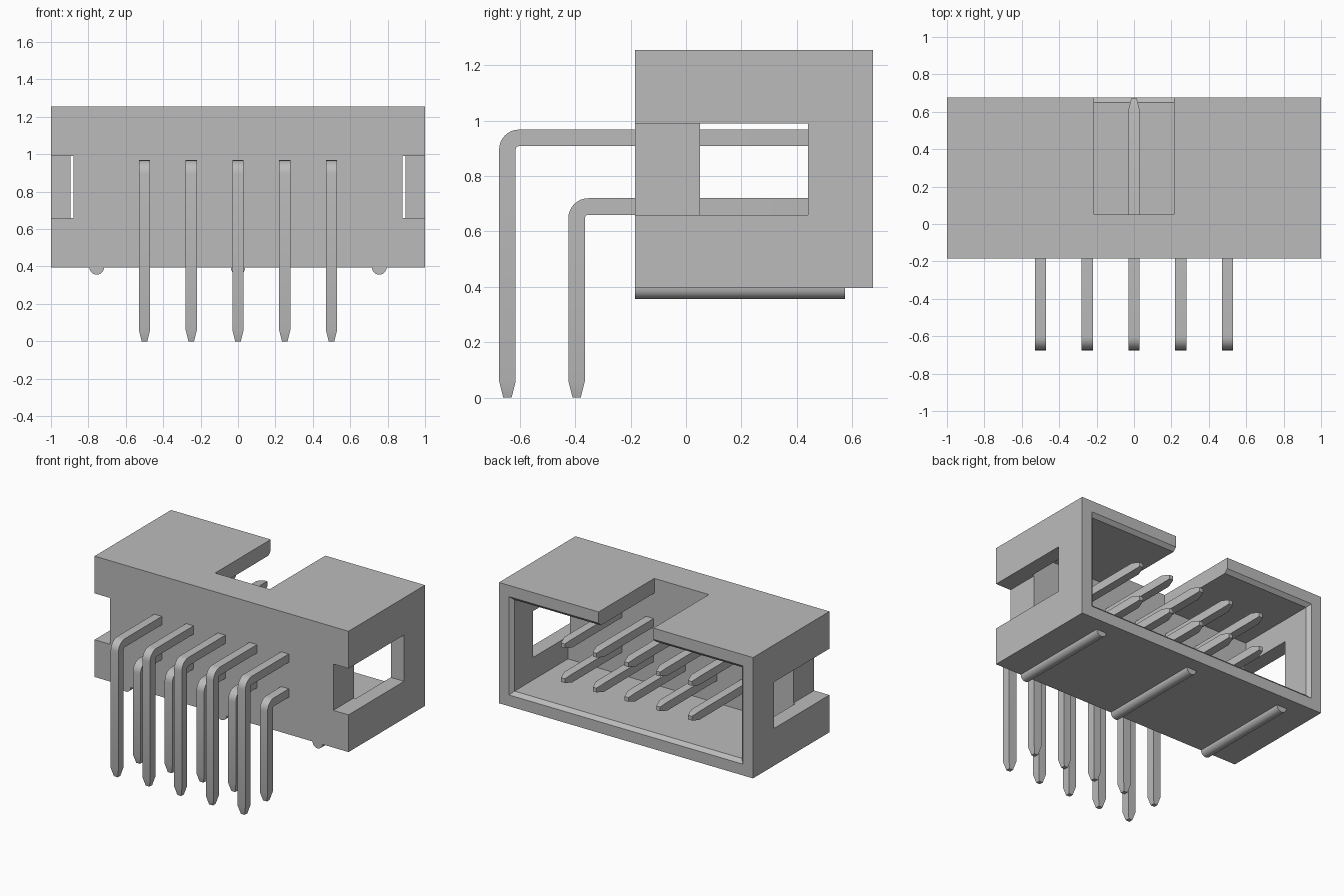
import bpy, bmesh, math
from mathutils import Vector

cube = bpy.data.objects.get("Cube")
if cube:
    bpy.data.objects.remove(cube, do_unlink=True)

grey = bpy.data.materials.new("light_grey")
grey.use_nodes = True
grey.diffuse_color = (0.5, 0.5, 0.5, 1)
grey.node_tree.nodes["Principled BSDF"].inputs["Base Color"].default_value = (0.5, 0.5, 0.5, 1)

FRONT, BACK, BOTTOM, TOP = -0.185, 0.675, 0.395, 1.255
FLOOR = 0.05            # depth at which the socket ends
RIM, WALL = 0.08, 0.105  # wall thickness at the mouth and inside


def loft(name, rings):
    """Skin equal-sized closed rings of points and cap both ends."""
    bm = bmesh.new()
    loops = [[bm.verts.new(p) for p in ring] for ring in rings]
    n = len(loops[0])
    for a, b in zip(loops, loops[1:]):
        for i in range(n):
            j = (i + 1) % n
            bm.faces.new((a[i], a[j], b[j], b[i]))
    bm.faces.new(loops[0][::-1])
    bm.faces.new(loops[-1])
    bmesh.ops.recalc_face_normals(bm, faces=bm.faces)
    mesh = bpy.data.meshes.new(name)
    bm.to_mesh(mesh)
    bm.free()
    mesh.materials.append(grey)
    obj = bpy.data.objects.new(name, mesh)
    bpy.context.collection.objects.link(obj)
    return obj


def rect(x0, x1, z0, z1, y):
    return [(x0, y, z0), (x1, y, z0), (x1, y, z1), (x0, y, z1)]


def box(name, x0, x1, y0, y1, z0, z1):
    return loft(name, [rect(x0, x1, z0, z1, y0), rect(x0, x1, z0, z1, y1)])


def inset(wall, y):
    return rect(wall - 1, 1 - wall, BOTTOM + wall, TOP - wall, y)


def select_only(obj):
    bpy.ops.object.select_all(action='DESELECT')
    obj.select_set(True)
    bpy.context.view_layer.objects.active = obj


def cut(obj, cutter):
    mod = obj.modifiers.new("cut", 'BOOLEAN')
    mod.operation = 'DIFFERENCE'
    mod.solver = 'EXACT'
    mod.object = cutter
    select_only(obj)
    bpy.ops.object.modifier_apply(modifier=mod.name)
    bpy.data.objects.remove(cutter, do_unlink=True)


# Shroud: block with a chamfered socket, a key notch and side windows
shroud = box("shroud", -1, 1, FRONT, BACK, BOTTOM, TOP)
chamfer = WALL - RIM
cut(shroud, loft("socket_cutter", [
    inset(WALL, FLOOR), inset(WALL, BACK - chamfer),
    inset(RIM, BACK), inset(RIM, BACK + 0.1)]))
cut(shroud, box("notch_cutter", -0.215, 0.215, FLOOR, 1, 1, 1.5))
for side in (-1, 1):
    x0, x1 = sorted((side * 0.88, side * 1.2))
    cut(shroud, box("window_cutter", x0, x1, -0.5, 0.44, 0.66, 0.99))


# Bent pins: square section swept around one bend, both tips tapered
def pin(name, x, y, z):
    half, bend, taper = 0.03, 0.042, 0.06
    path = [(y, 0, 0, 0.5), (y, taper, 0, 1)]
    for i in range(9):
        a = math.pi / 2 * i / 8
        path.append((y + bend * (1 - math.cos(a)), z - bend + bend * math.sin(a), a, 1))
    end = math.pi / 2
    path += [(0.67 - taper, z, end, 1), (0.67, z, end, 0.5)]
    rings = []
    for py, pz, a, s in path:
        across = Vector((0, math.cos(a), -math.sin(a))) * half * s
        side = Vector((half * s, 0, 0))
        c = Vector((x, py, pz))
        rings.append([c - side - across, c + side - across, c + side + across, c - side + across])
    obj = loft(name, rings)
    select_only(obj)
    bpy.ops.object.shade_smooth_by_angle(angle=math.radians(20))


for i in range(5):
    x = (i - 2) * 0.25
    pin(f"upper_pin_{i + 1}", x, -0.645, 0.938)
    pin(f"lower_pin_{i + 1}", x, -0.395, 0.69)

# Rounded standoff ribs under the shroud
for name, x in (("right_rib", -0.755), ("middle_rib", 0), ("left_rib", 0.755)):
    rings = []
    for y in (FRONT, 0.575):
        ring = [(x + 0.039 * math.cos(math.pi * k / 12), y,
                 BOTTOM - 0.039 * math.sin(math.pi * k / 12)) for k in range(13)]
        rings.append(ring)
    rib = loft(name, rings)
    select_only(rib)
    bpy.ops.object.shade_smooth_by_angle(angle=math.radians(30))
